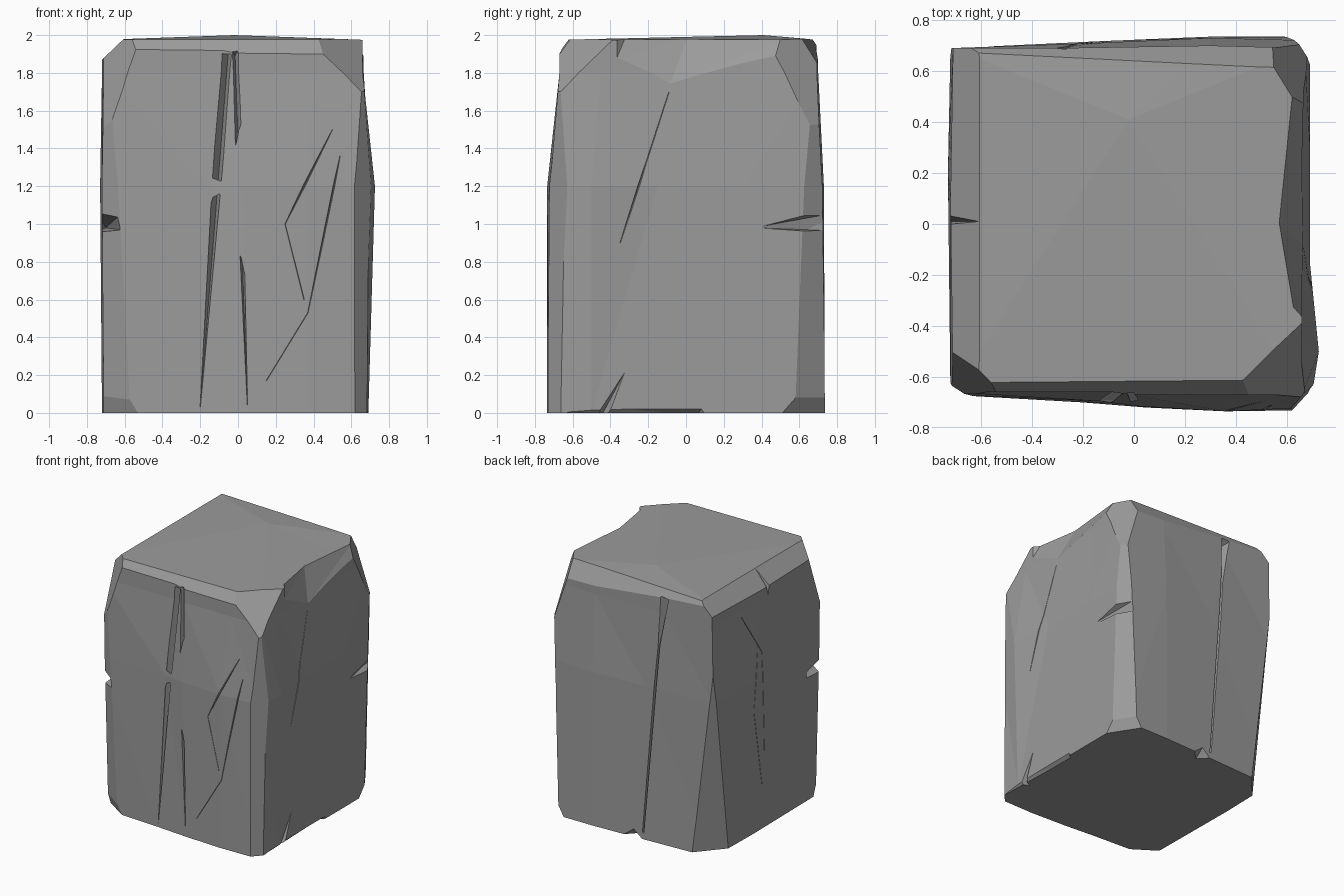
import bpy, bmesh
from mathutils import Vector as V
from mathutils.bvhtree import BVHTree

if "Cube" in bpy.data.objects:
    bpy.data.objects.remove(bpy.data.objects["Cube"])

# Outline, anticlockwise from front left: x, y at the bottom, middle and top
OUTLINE = [
    (-.71, -.67, -.72, -.67, -.71, -.66),
    (-.20, -.70, -.14, -.695, -.08, -.66),
    (.05, -.72, .02, -.715, -.01, -.67),
    (.36, -.735, .36, -.735, .40, -.67),
    (.68, -.73, .69, -.72, .66, -.67),
    (.69, -.50, .725, -.50, .66, -.45),
    (.69, -.10, .69, -.15, .66, 0),
    (.69, .30, .69, .30, .66, .30),
    (.69, .735, .69, .72, .67, .69),
    (.30, .735, .30, .73, .30, .70),
    (-.07, .72, -.15, .71, -.30, .69),
    (-.71, .69, -.72, .69, -.71, .69),
    (-.72, .20, -.73, .20, -.72, .10),
]
# Rough block lofted through four rings, with a slightly raised top
bm = bmesh.new()
rings = []
for z, k in ((0, 0), (1.2, 2), (1.8, 4), (1.975, 4)):
    rings.append([bm.verts.new((p[k], p[k + 1], z)) for p in OUTLINE])
n = len(OUTLINE)
for lo, hi in zip(rings, rings[1:]):
    for i in range(n):
        j = (i + 1) % n
        bm.faces.new((lo[i], lo[j], hi[j], hi[i]))
bm.faces.new(rings[0][::-1])
peak = bm.verts.new((-.02, .41, 2))
for i in range(n):
    bm.faces.new((rings[-1][i], rings[-1][(i + 1) % n], peak))
bmesh.ops.triangulate(bm, faces=bm.faces[:])


def chamfer(a, b, c):
    """Slice off everything outside the plane through three points."""
    a, b, c = V(a), V(b), V(c)
    nor = (b - a).cross(c - a).normalized()
    if nor.dot(a - V((0, 0, 1))) < 0:
        nor.negate()
    bmesh.ops.bisect_plane(bm, geom=bm.verts[:] + bm.edges[:] + bm.faces[:],
                           dist=1e-5, plane_co=a, plane_no=nor, clear_outer=True)
    bmesh.ops.holes_fill(bm, edges=[e for e in bm.edges if e.is_boundary])


# Upright corners
chamfer((.69, .58, .07), (.69, .64, 1.55), (.60, .73, .3))
chamfer((-.57, -.68, .07), (-.66, -.67, 1.56), (-.72, -.60, .5))
chamfer((-.54, .70, 0), (-.72, .49, 0), (-.72, .69, 1.45))
chamfer((.62, -.73, .1), (.62, -.715, 1.7), (.70, -.64, .5))
# Top edges: front, back, left
chamfer((-.5, -.67, 1.91), (.4, -.67, 1.90), (0, -.61, 1.985))
chamfer((0, .69, 1.90), (-.4, .69, 1.93), (0, .64, 1.98))
chamfer((-.72, 0, 1.87), (-.72, .4, 1.87), (-.61, 0, 1.975))
# Top corners
chamfer((.62, -.67, 1.74), (.46, -.66, 1.90), (.66, -.60, 1.77))
chamfer((.68, .64, 1.55), (.53, .65, 1.97), (.61, .53, 1.95))
chamfer((-.66, -.67, 1.56), (-.545, -.65, 1.94), (-.66, -.53, 1.95))
# Bottom corners
chamfer((.69, .58, .08), (.60, .72, .08), (.69, .51, 0))
chamfer((-.57, -.68, .07), (-.72, -.58, .07), (-.50, -.70, 0))
bmesh.ops.recalc_face_normals(bm, faces=bm.faces[:])
surface = BVHTree.FromBMesh(bm)

cut = bmesh.new()


def wedge(points):
    """Add a convex cutter around the points."""
    vs = [cut.verts.new(p) for p in points]
    bmesh.ops.convex_hull(cut, input=vs)


def crack(p, q, w0, w1, depth0, depth1):
    """Cut a V groove between two points snapped to the surface."""
    p, np, _, _ = surface.find_nearest(V(p))
    q, nq, _, _ = surface.find_nearest(V(q))
    pts = []
    for c, nor, w, d in ((p, np, w0, depth0), (q, nq, w1, depth1)):
        side = (q - p).cross(nor).normalized() * w
        pts += [c + side + nor * .02, c - side + nor * .02, c - nor * d]
    wedge(pts)


# Broad dip along the right top edge
dip = [(.665, -.085, 1.74), (.565, .01, 1.99), (.665, .55, 1.91),
       (.62, .55, 1.99), (.665, -.37, 1.87), (.62, -.32, 1.99)]
wedge(dip + [(.8, y, z) for _, y, z in dip] + [(x, y, 2.1) for x, y, _ in dip])
# Matching notches on two opposite upright corners
for s in (1, -1):
    wedge([(s * x, s * y, z) for x, y, z in (
        (.70, .36, .98), (.76, .66, 1.08), (.76, .66, .95),
        (.60, .85, 1.07), (.60, .85, .96), (.63, .64, .97))])
# Left top notch, right and back bottom chips
wedge([(-.60, .01, 1.99), (-.75, .09, 2.03), (-.75, -.03, 2.03), (-.74, .01, 1.76)])
wedge([(.71, -.29, .28), (.75, -.50, -.02), (.75, -.38, -.02), (.62, -.45, -.02)])
wedge([(.75, -.70, .07), (.75, .12, .07), (.75, .18, -.02), (.75, -.72, -.02),
       (.64, .05, -.02), (.66, -.60, -.02)])
wedge([(.10, .77, -.02), (-.20, .77, -.02), (-.05, .62, -.02), (-.05, .77, .10)])
# Long grooves in the front and back
crack((-.06, -.67, 1.90), (-.20, -.70, .03), .035, .005, .05, .005)
wedge([(-.10, -.75, 1.88), (.0, -.75, 1.88), (-.02, -.61, 2.0), (-.02, -.75, 2.02)])
crack((-.015, -.67, 1.92), (.05, -.72, .04), .02, .005, .04, .005)
crack((-.30, .70, 1.93), (-.25, .70, 1.5), .045, .01, .06, .01)
crack((-.26, .70, 1.6), (-.13, .71, .05), .014, .012, .02, .02)
# Hairline cracks in the front, left and right
LINES = [
    [(.50, -.70, 1.50), (.25, -.72, 1.00), (.35, -.73, .60)],
    [(.54, -.70, 1.36), (.37, -.73, .53), (.15, -.72, .17)],
    [(-.72, .34, 1.75), (-.72, .10, 1.39), (-.72, .06, .52)],
    [(-.72, .15, 1.45), (-.72, .20, .96), (-.72, .09, .34)],
    [(.68, -.09, 1.70), (.69, -.35, .90)],
]
for line in LINES:
    for p, q in zip(line, line[1:]):
        crack(p, q, .006, .006, .006, .006)


def make(name, mesh_bm):
    me = bpy.data.meshes.new(name)
    bmesh.ops.recalc_face_normals(mesh_bm, faces=mesh_bm.faces[:])
    mesh_bm.to_mesh(me)
    ob = bpy.data.objects.new(name, me)
    bpy.context.collection.objects.link(ob)
    return ob


stone = make("stone_block", bm)
cutter = make("chip_cutter", cut)
cutter.hide_render = True
mat = bpy.data.materials.new("stone grey")
mat.diffuse_color = (.33, .33, .33, 1)
mat.use_nodes = True
mat.node_tree.nodes["Principled BSDF"].inputs["Base Color"].default_value = mat.diffuse_color
for ob in (stone, cutter):
    ob.data.materials.append(mat)

# Carve the chips, then drop the cutter
mod = stone.modifiers.new("chips", 'BOOLEAN')
mod.operation, mod.solver, mod.object = 'DIFFERENCE', 'EXACT', cutter
mod.use_self = True
bpy.context.view_layer.objects.active = stone
stone.select_set(True)
bpy.ops.object.modifier_apply(modifier="chips")
bpy.data.objects.remove(cutter)
